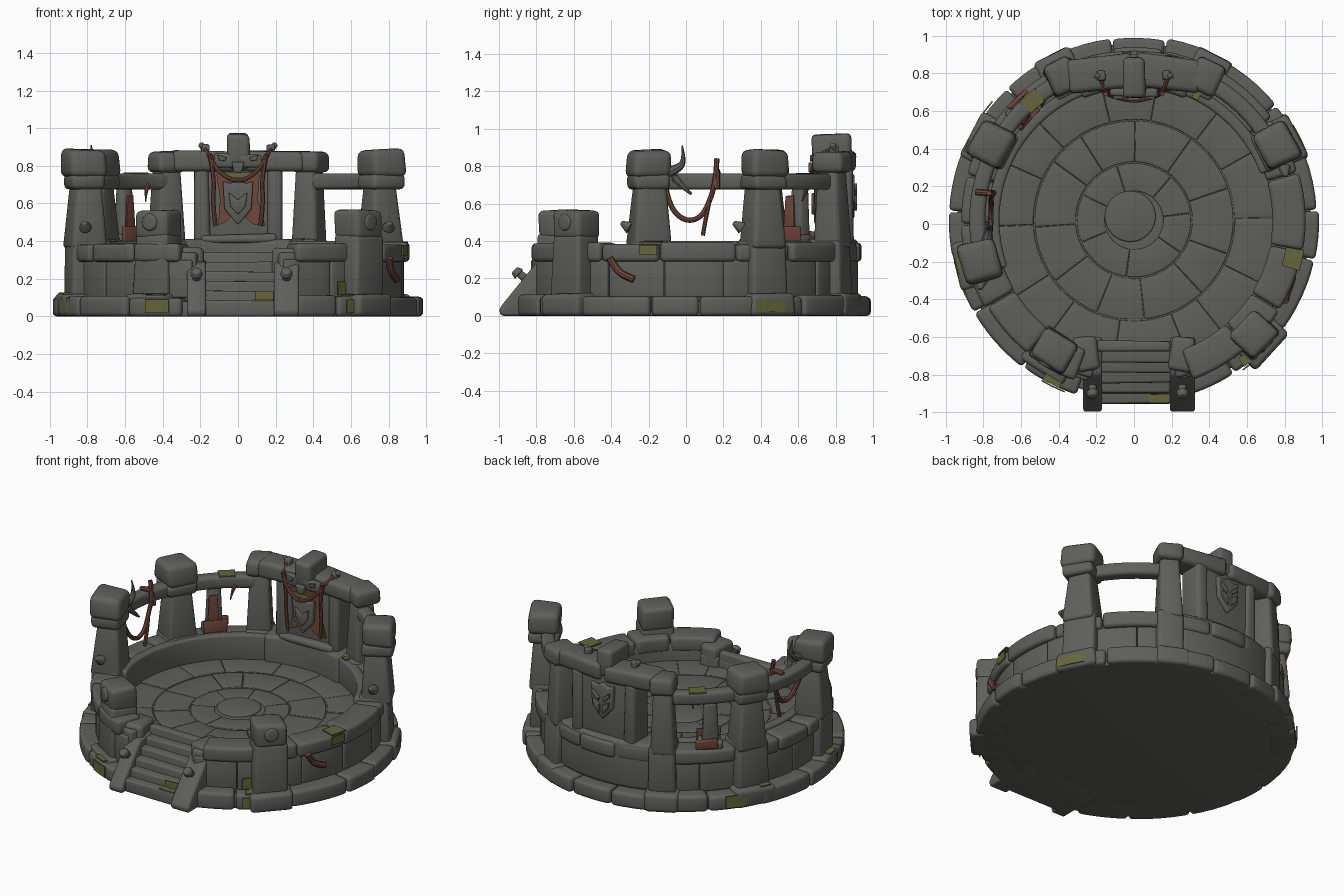
import bpy, bmesh, math, random
from mathutils import Vector, Matrix

if "Cube" in bpy.data.objects:
    bpy.data.objects.remove(bpy.data.objects["Cube"])

random.seed(4)
CY = 0.02  # centre of the round wall
FLOOR = 0.235


def material(name, rgb):
    m = bpy.data.materials.new(name)
    m.diffuse_color = (*rgb, 1)
    m.use_nodes = True
    m.node_tree.nodes["Principled BSDF"].inputs["Base Color"].default_value = m.diffuse_color
    return m


STONE = material("grey_stone", (0.114, 0.114, 0.103))
CLOTH = material("rust_cloth", (0.165, 0.063, 0.043))
MOSS = material("moss", (0.132, 0.132, 0.045))


def finish(name, bm, mat, bevel=0.0):
    bmesh.ops.recalc_face_normals(bm, faces=bm.faces)
    me = bpy.data.meshes.new(name)
    bm.to_mesh(me)
    bm.free()
    me.materials.append(mat)
    ob = bpy.data.objects.new(name, me)
    bpy.context.collection.objects.link(ob)
    if bevel:
        b = ob.modifiers.new("bevel", "BEVEL")
        b.width, b.segments, b.limit_method = bevel, 3, "ANGLE"
        b.angle_limit = math.radians(32)
    return ob


def arc(name, r0, r1, z0, z1, a0, a1, mat=STONE, bevel=0.018):
    """Curved stone block between two angles (degrees)."""
    bm = bmesh.new()
    n = max(1, round((a1 - a0) / 4))
    rows = []
    for i in range(n + 1):
        a = math.radians(a0 + (a1 - a0) * i / n)
        c, s = math.cos(a), math.sin(a)
        rows.append([bm.verts.new((r * c, r * s + CY, z))
                     for r, z in ((r0, z0), (r1, z0), (r1, z1), (r0, z1))])
    for p, q in zip(rows, rows[1:]):
        for k in range(4):
            bm.faces.new((p[k], p[(k + 1) % 4], q[(k + 1) % 4], q[k]))
    bm.faces.new(rows[0])
    bm.faces.new(rows[-1][::-1])
    return finish(name, bm, mat, bevel)


def ring(name, r0, r1, z0, z1, a0, a1, count, gap=0.5, jr=0.01, jz=0.006, bevel=0.018):
    """Row of curved stones with uneven lengths."""
    step = (a1 - a0) / count
    cuts = [a0] + [a0 + step * (i + random.uniform(-.22, .22)) for i in range(1, count)] + [a1]
    for p, q in zip(cuts, cuts[1:]):
        arc(name, r0, r1 + random.uniform(-jr, jr), z0, z1 + random.uniform(-jz, jz),
            p + gap / 2, q - gap / 2, bevel=bevel)


def block(name, loc, size, rot=0.0, taper=1.0, mat=STONE, bevel=0.025, jit=0.007, tilt=0.0):
    """Worn box: loc is the middle of the bottom, rot in degrees about z."""
    bm = bmesh.new()
    bmesh.ops.create_cube(bm, size=1)
    for v in bm.verts:
        t = taper if v.co.z > 0 else 1
        v.co = Vector((v.co.x * size[0] * t, v.co.y * size[1] * t, (v.co.z + .5) * size[2]))
        v.co += Vector([random.uniform(-jit, jit) for _ in range(2)] + [random.uniform(-jit, jit) if v.co.z > .01 else 0])
    M = Matrix.Translation(loc) @ Matrix.Rotation(math.radians(rot), 4, "Z") @ Matrix.Rotation(math.radians(tilt), 4, "X")
    bm.transform(M)
    return finish(name, bm, mat, bevel)


def prism(name, pts, axis, lo, hi, mat=STONE, bevel=0.0):
    """Extrude a profile along x (points y,z) or along y (points x,z)."""
    bm = bmesh.new()
    put = (lambda a, b, d: (d, a, b)) if axis == "x" else (lambda a, b, d: (a, d, b))
    f = [bm.verts.new(put(a, b, lo)) for a, b in pts]
    g = [bm.verts.new(put(a, b, hi)) for a, b in pts]
    bm.faces.new(f)
    bm.faces.new(g[::-1])
    for i in range(len(f)):
        j = (i + 1) % len(f)
        bm.faces.new((f[i], f[j], g[j], g[i]))
    return finish(name, bm, mat, bevel)


def tube(name, pts, rad, mat=CLOTH, tip=1.0):
    cu = bpy.data.curves.new(name, "CURVE")
    cu.dimensions, cu.bevel_depth, cu.bevel_resolution, cu.use_fill_caps = "3D", rad, 2, True
    sp = cu.splines.new("NURBS")
    sp.points.add(len(pts) - 1)
    for i, p in enumerate(pts):
        sp.points[i].co = (*p, 1)
        sp.points[i].radius = 1 + (tip - 1) * i / (len(pts) - 1)
    sp.use_endpoint_u, sp.order_u, sp.resolution_u = True, 3, 5
    cu.materials.append(mat)
    bpy.context.collection.objects.link(bpy.data.objects.new(name, cu))


def cone(name, loc, r1, r2, h, direction, n=16, bevel=0.01, mat=STONE):
    bm = bmesh.new()
    bmesh.ops.create_cone(bm, cap_ends=True, segments=n, radius1=r1, radius2=r2, depth=h)
    q = Vector(direction).to_track_quat("Z", "Y").to_matrix().to_4x4()
    bm.transform(Matrix.Translation(loc) @ q @ Matrix.Translation((0, 0, h / 2)))
    return finish(name, bm, mat, bevel)


def polar(a, r, z):
    return (r * math.cos(math.radians(a)), r * math.sin(math.radians(a)) + CY, z)


# Foundation, paved floor
cone("foundation", (0, CY, 0), .94, .94, .08, (0, 0, 1), 72)
cone("floor_bed", (0, CY, .05), .76, .76, FLOOR - .056, (0, 0, 1), 72, 0)
cone("floor_centre", (-.02, CY + .02, .16), .135, .135, FLOOR - .156, (0, 0, 1), 32, .008)
for r0, r1, n in ((.155, .305, 7), (.31, .53, 11), (.535, .76, 14)):
    off = random.uniform(0, 30)
    ring("floor_stone", r0, r1 - .003, .16, FLOOR, off, off + 360, n, .15 / r0, 0, .004, .005)

# Round wall: base course, body, rim
ring("base_stone", .8, .976, 0, .105, -72, 252, 17, .5, .008, .008, .022)
arc("wall_body", .74, .87, .06, .34, -75, 255)
ring("wall_stone", .76, .885, .1, .30, -74, 254, 16, .3, .005, .003, .01)
ring("rim_stone", .735, .912, .29, .387, -70, 250, 15, .5, .01, .008, .022)
arc("inner_kerb", .715, .775, .22, .40, 20, 200, bevel=.015)

# Stairs with sloping sides
for i in range(6):
    block("step", (0, (-.955 + .055 * i - .62) / 2, 0), (.39, .335 - .055 * i, .085 + .051 * i), bevel=.014, jit=.004)
for s in (-1, 1):
    lo, hi = (-.27, -.17) if s < 0 else (.19, .325)
    prism("stair_side", [(-.99, 0), (-1, .035), (-.97, .075), (-.80, .285), (-.70, .30), (-.6, .30), (-.6, 0)],
          "x", lo, hi, bevel=.016)
    block("stair_shoulder", (s * .255, -.69, .1), (.125, .18, .265), rot=-8 * s)
    x = (lo + hi) / 2
    cone("stair_knob", (x, -.86, .2), .024, .02, .05, (0, -.75, .65), 10)
    cone("stair_knob_head", (x, -.892, .222), .036, .024, .035, (0, -.75, .65), 10)


# Tall pillars
def buttress(a, r, w):
    block("pillar_foot", polar(a, .89, 0), (.18, w + .05, .12), a)
    block("pillar_buttress", polar(a, .835, .1), (.20, w + .01, .31), a, .93)


for a, r in ((27.5, .86), (152, .86), (195, .85)):
    buttress(a, r, .21)
    block("pillar_shaft", polar(a, r - .01, .36), (.19, .21, .34), a, .74)
    block("pillar_neck", polar(a, r - .005, .675), (.19, .20, .08), a)
    block("pillar_cap", polar(a, r, .74), (.205, .215, .148), a, .95, bevel=.035, jit=.012)

# Slimmer pillars beside the back panel
for a in (63.5, 116.5):
    buttress(a, .87, .16)
    block("back_pillar", polar(a, .85, .36), (.165, .155, .43), a, .72)
    block("back_pillar_cap", polar(a, .855, .765), (.18, .16, .112), a, bevel=.03)

# Short front pillars with bosses
for a, r in ((238.5, .82), (316.5, .89)):
    block("front_pillar_foot", polar(a, r + .025, 0), (.20, .27, .12), a)
    block("front_pillar", polar(a, r - .01, .1), (.19, .22, .34), a, .92)
    block("front_pillar_cap", polar(a, r - .01, .41), (.18, .20, .155), a, bevel=.03)
    d = polar(a, 1, 0)
    cone("pillar_boss", polar(a, r + .065, .50), .05, .042, .026, (d[0], d[1] - CY, 0))

# Cross rails between pillars
for a0, a1 in ((30, 63), (117, 150), (155, 192)):
    arc("cross_rail", .79, .875, .675, .76, a0, a1, bevel=.022)
block("middle_post", polar(136, .84, .37), (.09, .11, .32), 136, .8)
block("post_foot", polar(136, .83, .36), (.12, .15, .08), 136)

# Back panel, lintel and keystone
arc("panel_base", .70, .90, .1, .41, 67, 113, bevel=.025)
block("back_panel", (0, .81, .38), (.44, .13, .42), bevel=.015)
for s in (-1, 1):
    block("panel_side", (s * .195, .81, .38), (.085, .17, .41), taper=.95)
    block("lintel", (s * .18, .80, .77), (.36, .18, .108), rot=-7 * s, bevel=.028)
    block("rope_post", (s * .175, .79, .86), (.04, .05, .055), bevel=.01)
    cone("rope_post_arm", (s * .175, .80, .885), .018, .016, .045, (s * .4, -.3, .5), 8)
block("keystone", (0, .785, .79), (.12, .205, .185), bevel=.025, tilt=3)
block("keystone_face", (0, .70, .79), (.26, .05, .075), bevel=.015)
prism("keystone_nose", [(-.035, .82), (.035, .82), (.02, .765), (-.02, .765)], "y", .655, .69, bevel=.008)
block("panel_bottom_sill", (0, .78, .39), (.40, .15, .045))

# Banner, shield and carved emblem
prism("banner", [(-.115, .76), (.115, .76), (.105, .62), (.145, .48), (.08, .49), (0, .56),
                 (-.07, .50), (-.105, .485), (-.095, .62)], "y", .715, .735, CLOTH)
shield = [(-.08, .72), (-.04, .705), (0, .73), (.04, .705), (.08, .72), (.072, .57), (0, .485), (-.072, .57)]
prism("front_shield", shield, "y", .685, .72, bevel=.01)
prism("front_shield_ridge", [(-.05, .66), (0, .62), (.05, .66), (.04, .585), (0, .54), (-.04, .585)], "y", .67, .69, bevel=.006)
prism("back_emblem", [(x * 1.05, z + .03) for x, z in shield], "y", .865, .9, bevel=.01)
for s in (-1, 1):
    prism("emblem_brow", [(s * .012, .665), (s * .065, .71), (s * .065, .68), (s * .02, .64)], "y", .89, .915, bevel=.004)
    prism("emblem_cheek", [(s * .012, .62), (s * .06, .645), (s * .055, .605), (s * .012, .56)], "y", .89, .915, bevel=.004)
    prism("face_eye", [(s * .06, .845), (s * .11, .86), (s * .10, .83), (s * .07, .825)], "y", .663, .68, bevel=.003)

# Ropes and cloth scraps
tube("banner_rope", [(-.18, .79, .89), (-.16, .70, .87), (-.11, .675, .77), (0, .65, .705), (.11, .675, .77), (.16, .70, .87), (.18, .79, .89)], .011)
for s in (-1, 1):
    tube("banner_cord", [(s * .15, .69, .86), (s * .125, .695, .74), (s * .135, .70, .60), (s * .12, .705, .48)], .012)
tube("side_rope", [(-.80, -.11, .70), (-.77, -.09, .58), (-.76, .0, .50), (-.76, .09, .53), (-.76, .14, .65), (-.75, .16, .74), (-.77, .165, .84)], .014)
tube("side_rope_end", [(-.76, .13, .63), (-.75, .11, .55), (-.76, .09, .43)], .012)
tube("rail_tie", [(-.84, .17, .765), (-.79, .165, .78), (-.755, .165, .76), (-.745, .165, .68)], .016)
tube("rail_horn", [(-.78, -.09, .77), (-.77, -.03, .79), (-.77, -.01, .84), (-.78, -.02, .91)], .03, STONE, .1)
tube("rail_hook", [(-.78, -.06, .74), (-.76, -.02, .69), (-.76, .03, .65)], .022, STONE, .3)
tube("torn_strip", [(-.48, .66, .70), (-.49, .64, .67), (-.49, .62, .61)], .016, CLOTH, .2)
block("post_cloth", polar(136, .775, .40), (.02, .15, .075), 136, mat=CLOTH, bevel=.006)
block("post_cloth_strip", polar(137, .785, .42), (.016, .07, .22), 137, .7, mat=CLOTH, bevel=.006)
block("post_cloth_back", polar(134, .89, .39), (.02, .13, .06), 134, mat=CLOTH, bevel=.006)
tube("wall_cloth", [polar(-28, .91, .31), polar(-26, .90, .25), polar(-23, .90, .215), polar(-19.5, .895, .195)], .019)

# Thorns on the pillars
for x, y, z in ((-.81, -.30, .48), (.80, .30, .48)):
    cone("pillar_thorn", (x, y, z - .01), .036, .012, .055, (.1 * x, -.5, .3), 8, .004)

# Moss patches as thin plates on the stones
for a0, a1, z0, z1, r in ((21, 31, .02, .085, .988), (197, 204, .02, .10, .984), (140, 148, .02, .10, .986),
                          (240, 248, .02, .09, .987), (306, 312, .02, .09, .987)):
    arc("moss_side", r - .008, r, z0, z1, a0, a1, MOSS, 0)
block("moss_pillar", (.563, -.679, .115), (.09, .009, .07), 316.5 - 270 - 90 + 90, mat=MOSS, bevel=0, jit=.002)
arc("moss_rim_side", .912, .919, .325, .38, 343, 349, MOSS, 0)
for a0, a1, r0, r1, z in ((343, 350, .82, .918, .397), (127, 134, .79, .877, .765), (154, 158, .93, .975, .126),
                          (98, 102, .71, .755, .415), (62, 65, .72, .76, .415), (192, 197, .93, .975, .126),
                          (240, 246, .92, .975, .116), (307, 311, .92, .975, .116)):
    arc("moss_top", r0, r1, z - .008, z, a0, a1, MOSS, 0)
block("moss_step", (.13, -.925, .082), (.11, .05, .008), mat=MOSS, bevel=0, jit=.003)
block("moss_riser", (.14, -.905, .088), (.10, .008, .045), mat=MOSS, bevel=0, jit=.003)
prism("moss_banner", [(-.085, .765), (.085, .765), (.06, .735), (-.06, .735)], "y", .668, .676, MOSS)

# Bake bevels and curves, then smooth with sharp edges kept
bpy.ops.object.select_all(action="SELECT")
bpy.context.view_layer.objects.active = bpy.data.objects["foundation"]
bpy.ops.object.convert(target="MESH")
bpy.ops.object.shade_smooth_by_angle(angle=math.radians(35))
